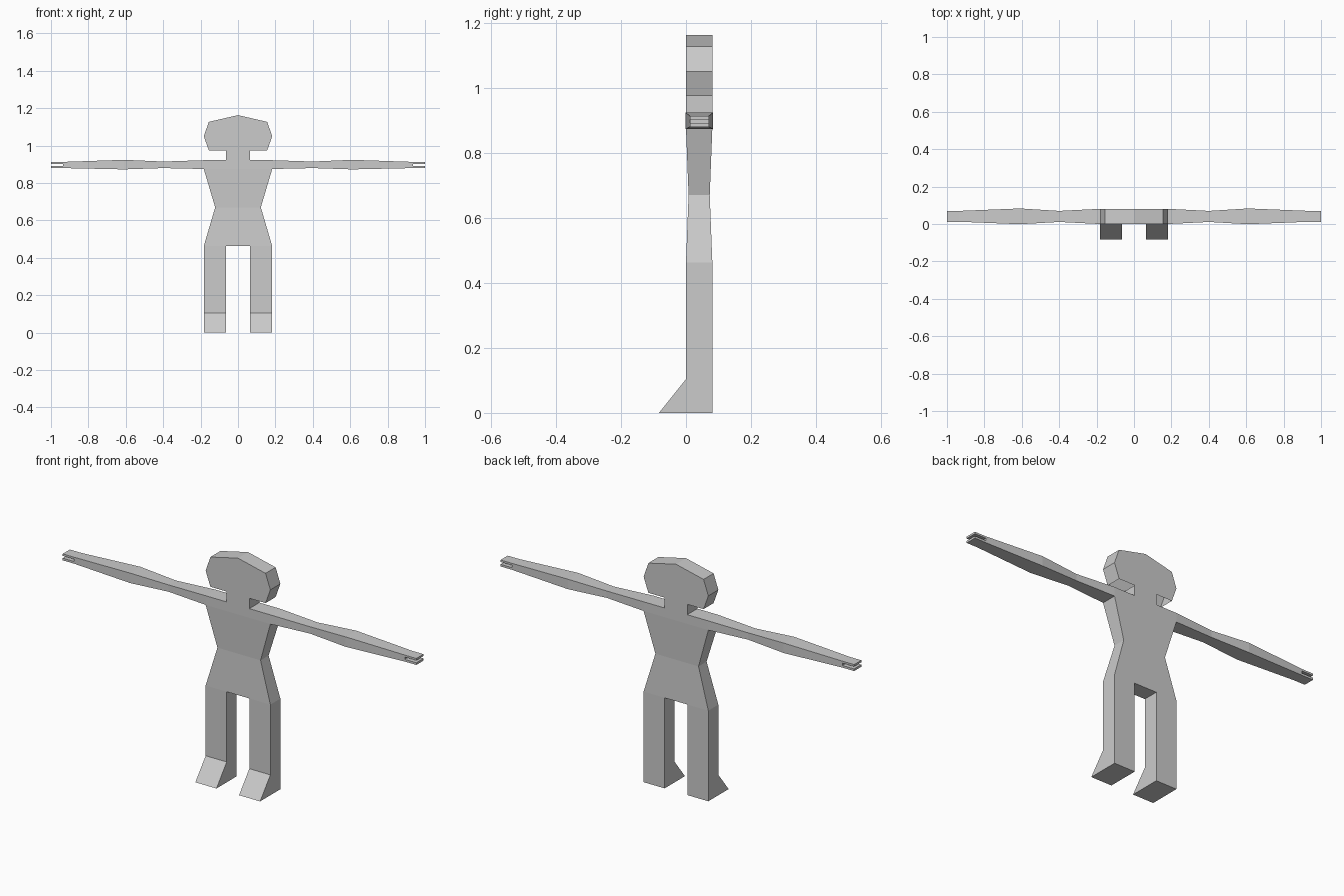
import bpy, bmesh

if "Cube" in bpy.data.objects:
    bpy.data.objects.remove(bpy.data.objects["Cube"])

skin = bpy.data.materials.new("plain_grey")
skin.diffuse_color = (0.6, 0.6, 0.6, 1)
skin.use_nodes = True
skin.node_tree.nodes["Principled BSDF"].inputs["Base Color"].default_value = skin.diffuse_color


def loft(name, rings, start=False, end=False, drop=None):
    """Bridge matching rings for the +x half, then mirror across x = 0."""
    bm = bmesh.new()
    loops = [[bm.verts.new(p) for p in ring] for ring in rings]
    for a, b in zip(loops, loops[1:]):
        for i in range(len(a)):
            j = (i + 1) % len(a)
            bm.faces.new((a[i], a[j], b[j], b[i]))
    if start:
        bm.faces.new(loops[0][::-1])
    if end:
        bm.faces.new(loops[-1])
    # open the centre plane and hidden joints
    bm.normal_update()
    hidden = [f for f in bm.faces if all(abs(v.co.x) < 1e-5 for v in f.verts)
              or (drop and drop(f))]
    bmesh.ops.delete(bm, geom=hidden, context='FACES')
    bmesh.ops.recalc_face_normals(bm, faces=bm.faces[:])
    mesh = bpy.data.meshes.new(name)
    bm.to_mesh(mesh)
    bm.free()
    mesh.materials.append(skin)
    obj = bpy.data.objects.new(name, mesh)
    bpy.context.collection.objects.link(obj)
    mod = obj.modifiers.new("mirror", 'MIRROR')
    mod.use_clip = True
    return obj


def flat(z, x0, x1, y0, y1):
    """Horizontal rectangle."""
    return [(x0, y0, z), (x1, y0, z), (x1, y1, z), (x0, y1, z)]


def upright(x, y0, y1, z0, z1):
    """Rectangle facing sideways."""
    return [(x, y0, z0), (x, y1, z0), (x, y1, z1), (x, y0, z1)]


D = 0.081          # body depth
W = 0.183          # shoulder and hip half width
N = 0.064          # neck half width and inner leg
CHEST, TOP = 0.875, 0.922

# head: flat outline given depth, open where the neck enters
outline = [(0, 0.975), (N, 0.975), (0.156, 0.975), (W, 1.05),
           (0.156, 1.127), (0, 1.163)]
loft("head", [[(x, y, z) for x, z in outline] for y in (0, D)], True, True,
     lambda f: f.normal.z < -0.9 and f.calc_center_median().x < N
     or f.normal.z > 0.9 and f.calc_center_median().z < 1)

# neck
loft("neck", [flat(z, 0, N, 0, D) for z in (TOP, 0.975)])

# shoulders running out into the tapered arms
loft("shoulders_and_arms", [
    upright(0, 0, D, CHEST, TOP), upright(N, 0, D, CHEST, TOP),
    upright(W, 0, D, CHEST, TOP), upright(0.40, 0.011, 0.070, 0.880, 0.915),
    upright(0.61, -0.001, 0.083, 0.873, 0.924),
    upright(0.935, 0.012, 0.070, 0.880, 0.913)],
    drop=lambda f: abs(f.normal.z) > 0.99
    and (f.calc_center_median().x < N if f.calc_center_median().z > 0.9
         else f.calc_center_median().x < W))

# split hands: two thin plates with a wall between them
for label, z0, z1 in (("upper", 0.903, 0.913), ("lower", 0.880, 0.891)):
    loft(label + "_hand_plate",
         [upright(x, 0.012, 0.070, z0, z1) for x in (0.935, 1.0)], end=True)
loft("palm_wall", [upright(0.935, 0.012, 0.070, 0.891, 0.903)], end=True)

# torso with narrow waist, and the underside between the legs
loft("torso", [flat(CHEST, 0, W, 0, D), flat(0.67, 0, 0.122, 0.008, 0.073),
               flat(0.463, 0, W, 0, D)])
loft("crotch", [flat(0.463, 0, N, 0, D)[::-1]], end=True)

# legs flaring into wedge feet
loft("legs_and_feet", [flat(0.463, N, W, 0, D), flat(0.104, N, W, 0, D),
                       flat(0, N, W, -0.083, D)], end=True)
